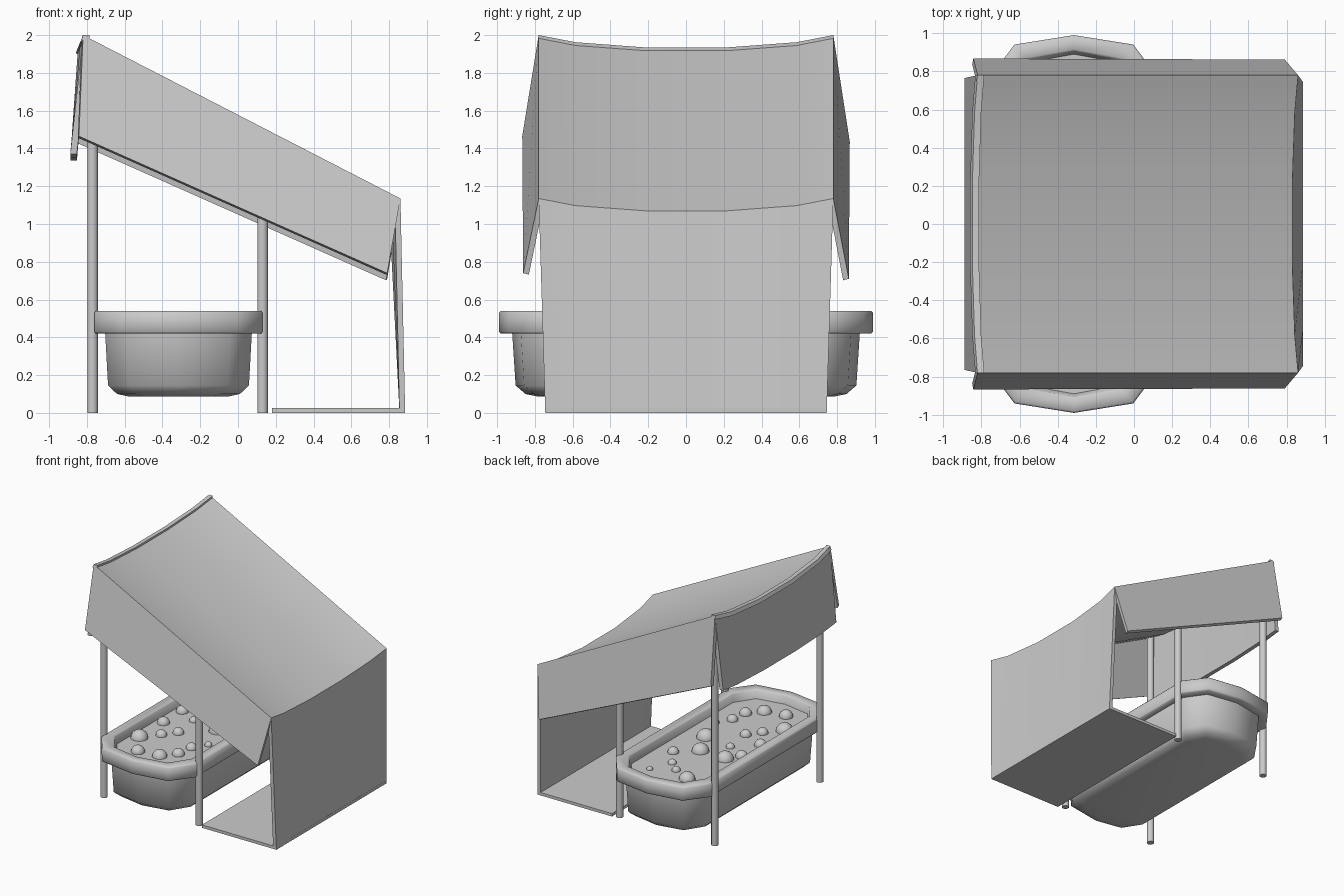
import bpy, bmesh, math
from mathutils import Vector

if "Cube" in bpy.data.objects:
    bpy.data.objects.remove(bpy.data.objects["Cube"])

T = 0.03


def finish(name, bm, angle=None):
    bmesh.ops.recalc_face_normals(bm, faces=bm.faces)
    me = bpy.data.meshes.new(name)
    bm.to_mesh(me)
    bm.free()
    ob = bpy.data.objects.new(name, me)
    bpy.context.collection.objects.link(ob)
    if angle:
        bpy.ops.object.select_all(action='DESELECT')
        ob.select_set(True)
        bpy.context.view_layer.objects.active = ob
        bpy.ops.object.shade_smooth_by_angle(angle=math.radians(angle))
    return ob


def panel(name, edge_a, edge_b, offset, angle=None):
    """Closed slab spanning two matching edges, thickened along offset."""
    bm = bmesh.new()
    off = Vector(offset)
    loops = [edge_a, edge_b, [Vector(p) + off for p in edge_b], [Vector(p) + off for p in edge_a]]
    rows = [[bm.verts.new(p) for p in l] for l in loops]
    for k in range(4):
        r, s = rows[k], rows[(k + 1) % 4]
        for i in range(len(r) - 1):
            bm.faces.new((r[i], r[i + 1], s[i + 1], s[i]))
    for i in (0, -1):
        bm.faces.new([r[i] for r in rows])
    return finish(name, bm, angle)


# Sagging fabric edge: (fraction of half width, fraction of sag)
SAG = [(-1, 0), (-0.75, 0.58), (-0.28, 1), (0.28, 1), (0.75, 0.58), (1, 0)]


def edge(x, z, half, dx=0, dz=0):
    return [(x + dx * s, half * f, z + dz * s) for f, s in SAG]


# Canopy roof, high end flap and low end wall
high = edge(-0.82, 2.0, 0.78, -0.027, -0.065)
low = edge(0.86, 1.135, 0.78, -0.03, -0.065)
panel("canopy_roof", high, low, (-0.012, 0, -T), 30)
panel("canopy_end_flap", high, edge(-0.888, 1.37, 0.765, 0, -0.035), (0.035, 0, 0), 30)
panel("canopy_back_wall", low, edge(0.885, 0.0, 0.745), (-T, 0, 0), 30)

# Side flaps, flaring outward
for side, s, drop in (("front", -1, 0), ("rear", 1, 0.03)):
    panel(side + "_side_flap",
          [(-0.82, s * 0.78, 2.0), (0.86, s * 0.78, 1.135)],
          [(-0.842, s * 0.867, 1.465 - drop), (0.79, s * 0.862, 0.74 - drop)],
          (-0.006, -s * T, -0.008))

# Ground sheet
panel("ground_sheet", [(0.18, -0.745, 0), (0.18, 0.745, 0)],
      [(0.885, -0.745, 0), (0.885, 0.745, 0)], (0, 0, 0.025))

# Four poles reaching the roof underside
for x in (-0.77, 0.13):
    for s in (-1, 1):
        h = 2.0 - (x + 0.82) * 0.515 - 0.045
        bm = bmesh.new()
        bmesh.ops.create_cone(bm, cap_ends=True, segments=10, radius1=0.029, radius2=0.029, depth=h)
        bmesh.ops.translate(bm, verts=bm.verts, vec=(x, s * 0.71, h / 2))
        finish("pole", bm, 40)

# Trough: one outline lofted through (half width, half length, z) rings
CX = -0.315
quarter = [(1, 0.77), (0.70, 0.95)]
outline = ([(x, -y) for x, y in quarter[::-1]] + quarter + [(0, 1)]
           + [(-x, y) for x, y in quarter[::-1]] + [(-x, -y) for x, y in quarter] + [(0, -1)])


def loft(name, rings, cap_start, cap_end, angle):
    bm = bmesh.new()
    rows = [[bm.verts.new((CX + a * x, b * y, z)) for x, y in outline] for a, b, z in rings]
    n = len(outline)
    for r, s in zip(rows, rows[1:]):
        for i in range(n):
            j = (i + 1) % n
            bm.faces.new((r[i], r[j], s[j], s[i]))
    if cap_start:
        bm.faces.new(rows[0])
    if cap_end:
        bm.faces.new(rows[-1])
    return finish(name, bm, angle)


loft("trough", [(0.27, 0.79, 0.088), (0.325, 0.85, 0.10), (0.373, 0.902, 0.145), (0.388, 0.92, 0.42),
                (0.438, 0.98, 0.42), (0.445, 0.99, 0.43), (0.445, 0.99, 0.53), (0.437, 0.98, 0.54),
                (0.368, 0.915, 0.54), (0.36, 0.905, 0.53), (0.35, 0.89, 0.468)], True, True, 50)

# Bubbles resting in the trough: x, y, radius
bubbles = [(-.59, -.49, .07), (-.16, -.04, .075), (-.27, .19, .07), (-.51, .20, .07),
           (-.165, -.57, .05), (-.265, -.68, .06), (-.45, -.71, .055), (-.146, -.42, .045),
           (-.475, -.357, .045), (-.07, -.30, .03), (-.11, .33, .045), (-.22, .50, .035),
           (-.32, .59, .035), (-.48, .67, .065), (-.14, .69, .025), (-.39, -.25, .045),
           (-.42, 0, .035), (-.59, .09, .05), (-.59, -.165, .05)]
for x, y, r in bubbles:
    bm = bmesh.new()
    bmesh.ops.create_uvsphere(bm, u_segments=16, v_segments=10, radius=r)
    bmesh.ops.translate(bm, verts=bm.verts, vec=(x, y, 0.47 if r < 0.06 else 0.465))
    finish("bubble", bm, 40)
